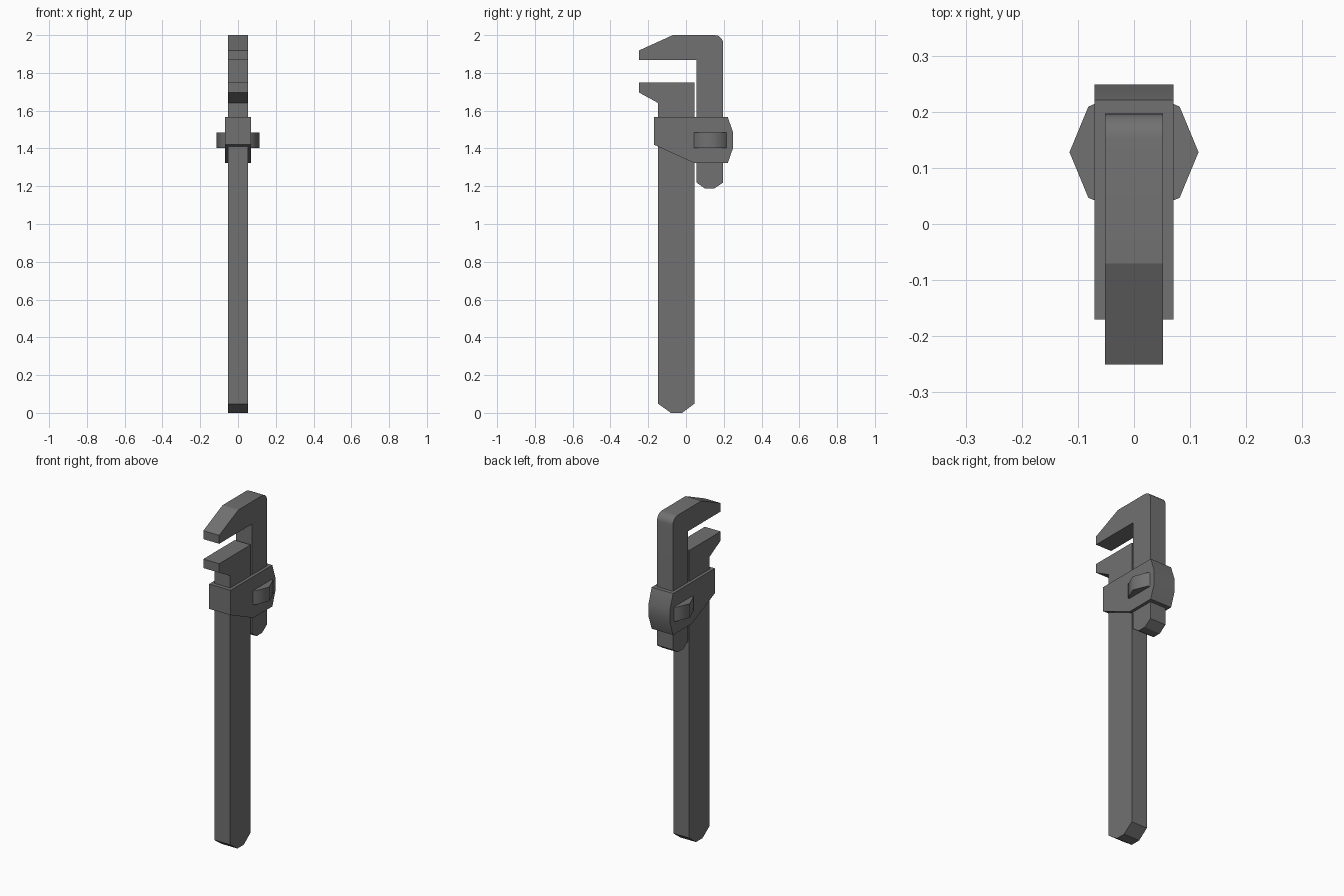
import bpy, bmesh, math

if "Cube" in bpy.data.objects:
    bpy.data.objects.remove(bpy.data.objects["Cube"])

# Dark grey steel for every part
steel = bpy.data.materials.new("dark_steel")
steel.diffuse_color = (0.165, 0.165, 0.165, 1)
steel.use_nodes = True
steel.node_tree.nodes["Principled BSDF"].inputs["Base Color"].default_value = steel.diffuse_color


def smooth(obj, angle):
    bpy.ops.object.select_all(action='DESELECT')
    obj.select_set(True)
    bpy.context.view_layer.objects.active = obj
    bpy.ops.object.shade_smooth_by_angle(angle=math.radians(angle))


def plate(name, profile, half, angle=None):
    """Extrude a (y, z) profile symmetrically across x."""
    bm = bmesh.new()
    face = bm.faces.new([bm.verts.new((-half, y, z)) for y, z in profile])
    ext = bmesh.ops.extrude_face_region(bm, geom=[face])
    verts = [v for v in ext['geom'] if isinstance(v, bmesh.types.BMVert)]
    bmesh.ops.translate(bm, verts=verts, vec=(2 * half, 0, 0))
    bmesh.ops.recalc_face_normals(bm, faces=bm.faces)
    mesh = bpy.data.meshes.new(name)
    bm.to_mesh(mesh)
    bm.free()
    mesh.materials.append(steel)
    obj = bpy.data.objects.new(name, mesh)
    bpy.context.collection.objects.link(obj)
    if angle:
        smooth(obj, angle)
    return obj


# Handle with fixed lower jaw
plate("handle_and_lower_jaw", [
    (-0.08, 0), (-0.02, 0), (0.044, 0.048), (0.044, 1.75), (-0.25, 1.75),
    (-0.25, 1.697), (-0.147, 1.64), (-0.147, 0.048)], 0.052)

# Sliding upper jaw with rounded back corner
r = 0.045
corner = [(0.197 - r + r * math.cos(a), 2 - r + r * math.sin(a))
          for a in (math.radians(18 * i) for i in range(6))]
plate("upper_jaw", [
    (0.055, 1.868), (0.055, 1.22), (0.10, 1.188), (0.15, 1.188), (0.197, 1.22),
    *corner, (-0.07, 2), (-0.25, 1.918), (-0.25, 1.868)], 0.052, 22)

# Collar holding both bars
plate("collar", [
    (-0.17, 1.567), (-0.17, 1.42), (0.045, 1.322), (0.221, 1.322),
    (0.249, 1.402), (0.249, 1.485), (0.221, 1.567)], 0.07, 30)

# Adjusting nut: octagonal, poking out of both collar sides
bpy.ops.mesh.primitive_cylinder_add(vertices=8, radius=0.115, depth=0.083,
                                    location=(0, 0.128, 1.443))
nut = bpy.context.object
nut.name = "adjusting_nut"
nut.data.materials.append(steel)
smooth(nut, 50)
